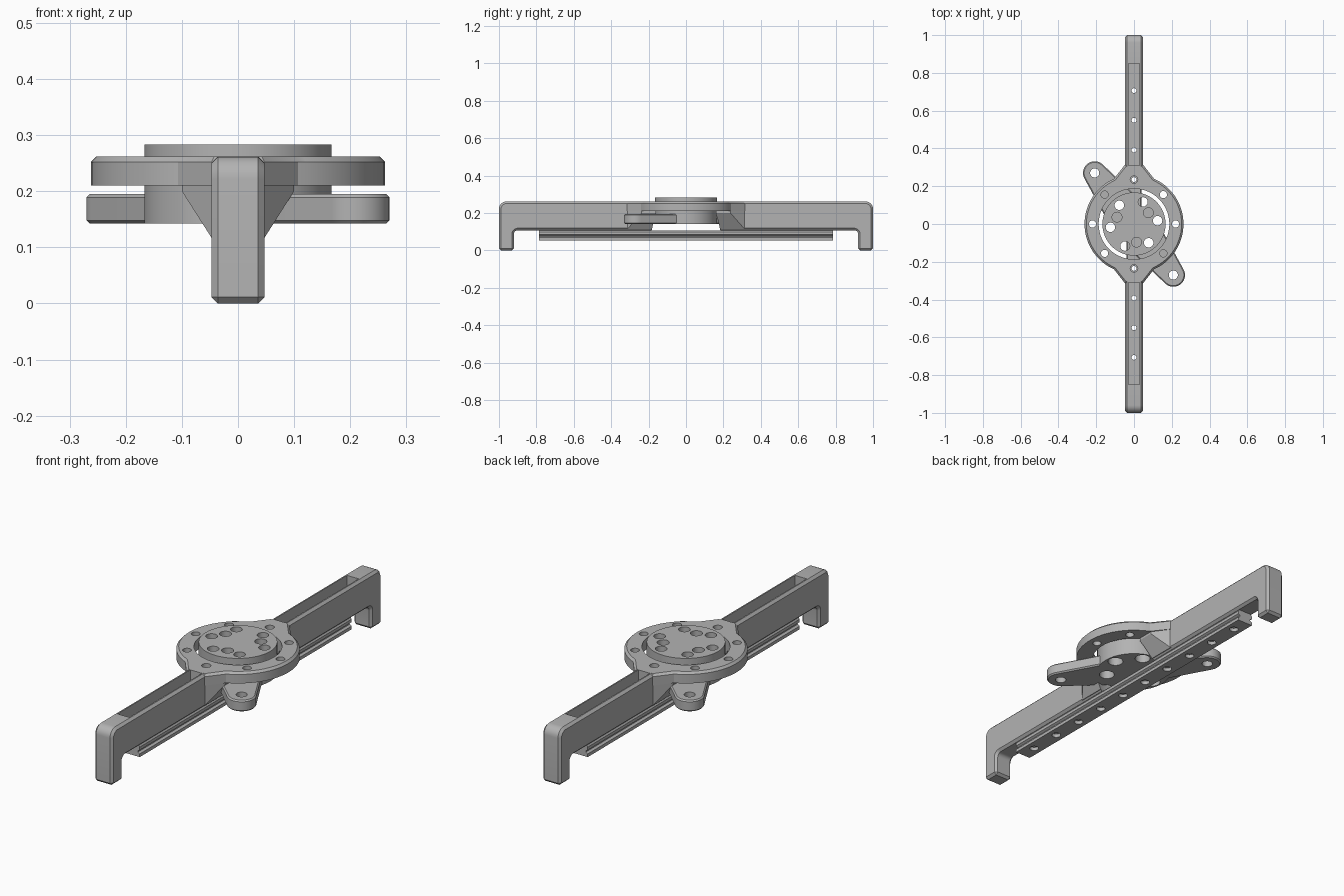
import bpy, bmesh, math
from mathutils import Vector

old = bpy.data.objects.get("Cube")
if old:
    bpy.data.objects.remove(old, do_unlink=True)

GREY = (0.45, 0.45, 0.45, 1)
grey = bpy.data.materials.new("plain_grey")
grey.use_nodes = True
grey.diffuse_color = GREY
grey.node_tree.nodes["Principled BSDF"].inputs["Base Color"].default_value = GREY


def make(name, bm):
    bmesh.ops.recalc_face_normals(bm, faces=bm.faces)
    mesh = bpy.data.meshes.new(name)
    bm.to_mesh(mesh)
    bm.free()
    mesh.materials.append(grey)
    ob = bpy.data.objects.new(name, mesh)
    bpy.context.collection.objects.link(ob)
    return ob


def prism(name, pts, lo, hi, axis="z", chamfer=0, where=None):
    """Extrude an outline along an axis and chamfer its sharp edges."""
    place = {"z": lambda a, b, h: (a, b, h),
             "x": lambda a, b, h: (h, a, b),
             "y": lambda a, b, h: (a, h, b)}[axis]
    bm = bmesh.new()
    ends = [[bm.verts.new(place(a, b, h)) for a, b in pts] for h in (lo, hi)]
    bm.faces.new(ends[0])
    bm.faces.new(ends[1])
    n = len(pts)
    for i in range(n):
        j = (i + 1) % n
        bm.faces.new((ends[0][i], ends[0][j], ends[1][j], ends[1][i]))
    bmesh.ops.recalc_face_normals(bm, faces=bm.faces)
    if chamfer:
        edges = [e for e in bm.edges if e.calc_face_angle(0) > math.radians(50)
                 and (where is None or where(e))]
        bmesh.ops.bevel(bm, geom=edges, offset=chamfer, segments=1,
                        affect="EDGES", clamp_overlap=True)
    return make(name, bm)


def hull(name, pts):
    bm = bmesh.new()
    for p in pts:
        bm.verts.new(p)
    bmesh.ops.convex_hull(bm, input=bm.verts)
    return make(name, bm)


def arc(cx, cy, r, a0, a1, n):
    steps = [math.radians(a0 + (a1 - a0) * i / n) for i in range(n + 1)]
    return [(cx + r * math.cos(a), cy + r * math.sin(a)) for a in steps]


def rod(x, y, r, lo, hi, n=32, chamfer=0):
    return prism("round_tool", arc(x, y, r, 0, 360, n)[:-1], lo, hi, "z", chamfer)


def polar(r, degrees):
    a = math.radians(degrees)
    return r * math.cos(a), r * math.sin(a)


def combine(ob, tool, operation="DIFFERENCE"):
    mod = ob.modifiers.new("combine", "BOOLEAN")
    mod.operation, mod.object, mod.solver = operation, tool, "EXACT"
    bpy.context.view_layer.objects.active = ob
    bpy.ops.object.modifier_apply(modifier=mod.name)
    bpy.data.objects.remove(tool, do_unlink=True)


def finish(ob):
    bpy.ops.object.select_all(action="DESELECT")
    ob.select_set(True)
    bpy.context.view_layer.objects.active = ob
    bpy.ops.object.shade_smooth_by_angle(angle=math.radians(25))


HALF, TOP, UNDER = 0.047, 0.262, 0.108
HOLES = [s * (0.078 + 0.157 * i) for i in range(5) for s in (-1, 1)]

# Long bar with a downturned foot at each end
side = [(0.92, 0)] + [(1, 0)] + arc(0.96, TOP - 0.04, 0.04, 0, 90, 6)
inner = arc(0.90, UNDER - 0.02, 0.02, 90, 0, 5)
half = inner + side
outline = half + [(-y, z) for y, z in reversed(half)]
frame = prism("frame_with_feet", outline, -HALF, HALF, "x", 0.011)

# Round platform with a flare into each arm
flare = [(HALF, 0.315), (-HALF, 0.315)]
plan = arc(0, 0, 0.262, -66, 66, 36) + flare
plan += [(-x, -y) for x, y in plan]
platform = prism("platform", plan, 0.21, TOP, "z", 0.01,
                 lambda e: all(v.co.z > TOP - 0.001 for v in e.verts))
combine(frame, platform, "UNION")

# Tapered gussets under the platform
for s in (-1, 1):
    pts = []
    for m in (-1, 1):
        pts += [(m * 0.1, s * 0.16, 0.22), (m * 0.1, s * 0.238, 0.22),
                (m * 0.1, s * 0.16, 0.2), (m * 0.1, s * 0.238, 0.2),
                (m * 0.046, s * 0.313, 0.22), (m * 0.046, s * 0.313, 0.115),
                (m * 0.046, s * 0.16, 0.115)]
    combine(frame, hull("gusset", pts), "UNION")

# Central bore, long pockets and screw holes of the frame
combine(frame, rod(0, 0, 0.187, 0.05, 0.4, 96))
for s in (-1, 1):
    ends = sorted((s * 0.31, s * 0.85))
    box = [(-0.03, ends[0]), (0.03, ends[0]), (0.03, ends[1]), (-0.03, ends[1])]
    combine(frame, prism("pocket_tool", box, 0.135, 0.4))
    combine(frame, rod(0, s * 0.235, 0.02, 0.135, 0.4))
for y in HOLES:
    if abs(y) > 0.2:
        combine(frame, rod(0, y, 0.013, 0.05, 0.15, 20))
for a in (0, 45, 135, 180, 225, 315):
    combine(frame, rod(*polar(0.22, a), 0.019, 0.15, 0.4))
finish(frame)

# Grooved rail beneath the frame
right = [(0.04, 0.053), (0.04, 0.068), (0.03, 0.074), (0.03, 0.08),
         (0.04, 0.086), (0.04, 0.1), (0.034, UNDER)]
rail = prism("rail", right + [(-x, z) for x, z in reversed(right)],
             -0.785, 0.785, "y")
for y in HOLES:
    combine(rail, rod(0, y, 0.013, 0.03, 0.2, 20))
    combine(rail, rod(0, y, 0.02, 0.03, 0.07, 24))
finish(rail)

# Turntable with two ears
turntable = rod(0, 0, 0.167, 0.142, 0.283, 96)
turntable.name = "turntable"
EAR, ANGLE = 0.341, 127.6
tilt = math.degrees(math.asin((0.115 - 0.062) / EAR))
ear = arc(EAR, 0, 0.062, tilt - 90, 90 - tilt, 20)
ear += arc(0, 0, 0.115, 90 - tilt, 90 + tilt, 2)
ear += [(-x, -y) for x, y in ear[:21]] + arc(0, 0, 0.115, 270 - tilt, 270 + tilt, 2)
turn = math.radians(ANGLE)
ear = [(x * math.cos(turn) - y * math.sin(turn),
        x * math.sin(turn) + y * math.cos(turn)) for x, y in ear]
clean = [p for i, p in enumerate(ear)
         if (Vector(p) - Vector(ear[i - 1])).length > 0.0001]
combine(turntable, prism("ears", clean, 0.142, 0.195, "z", 0.006), "UNION")

# Holes through the ears and the turntable
for a in (ANGLE, ANGLE + 180):
    combine(turntable, rod(*polar(EAR, a), 0.024, 0.1, 0.3))
for i in range(6):
    x, y = polar(0.126, 8 + 60 * i)
    combine(turntable, rod(x, y, 0.025, 0.1, 0.4))
    combine(turntable, rod(x, y, 0.034, 0.1, 0.19))
for i in range(3):
    combine(turntable, rod(*polar(0.097, 38 + 120 * i), 0.026, 0.2, 0.4))
finish(turntable)
